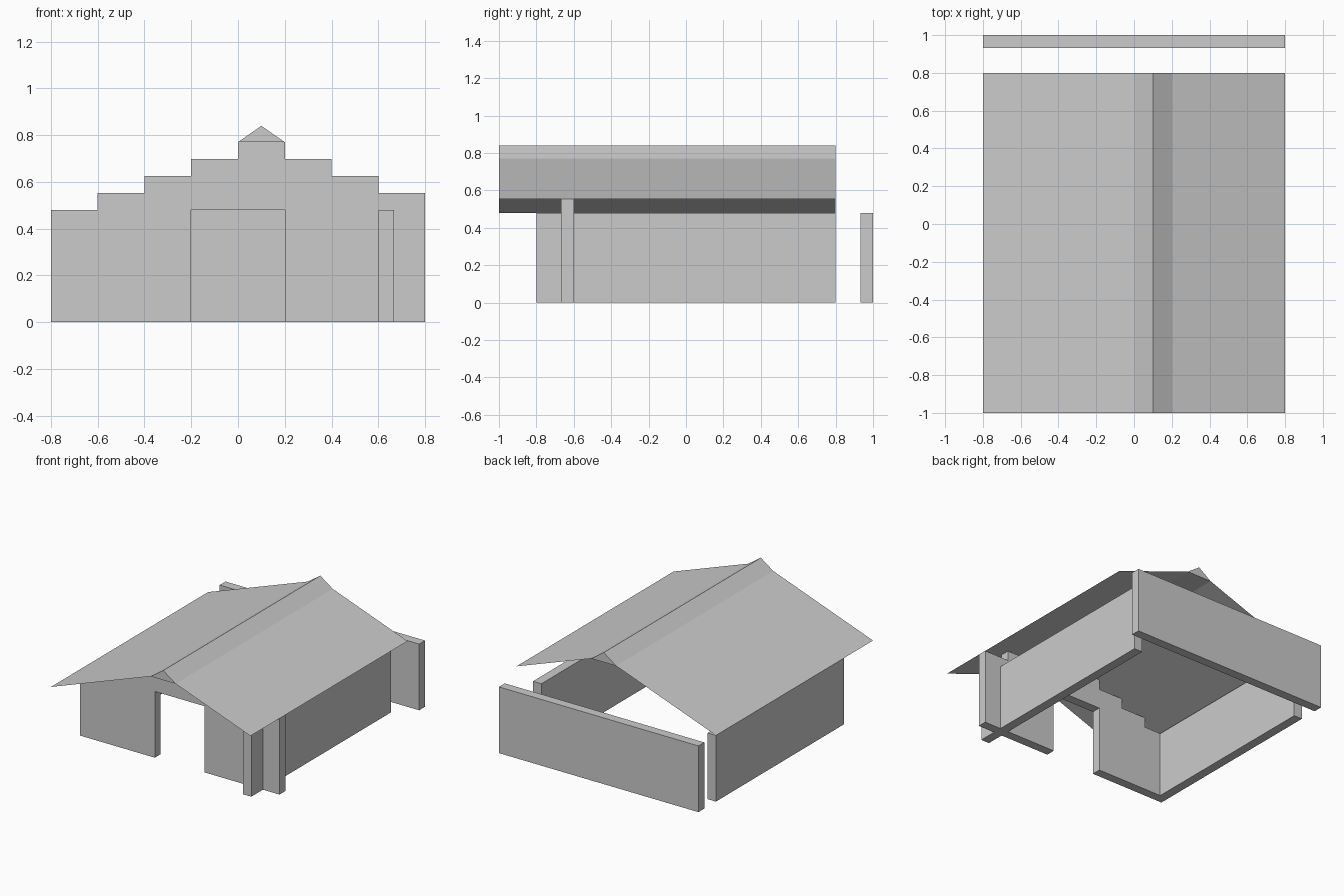
import bpy
import bmesh

cube = bpy.data.objects.get("Cube")
if cube:
    bpy.data.objects.remove(cube, do_unlink=True)

# Single plain colour
grey = bpy.data.materials.new("plain_grey")
grey.use_nodes = True
COLOUR = (0.6, 0.6, 0.6, 1)
grey.diffuse_color = COLOUR
grey.node_tree.nodes["Principled BSDF"].inputs["Base Color"].default_value = COLOUR

T = 0.067       # wall thickness
EAVE = 0.48     # low wall height
STEP = 0.0725   # rise of each gable step
FRONT, BACK = -1.0, 0.8   # roof ends


def finish(name, bm):
    mesh = bpy.data.meshes.new(name)
    bm.to_mesh(mesh)
    bm.free()
    mesh.materials.append(grey)
    obj = bpy.data.objects.new(name, mesh)
    bpy.context.collection.objects.link(obj)
    return obj


def extrude_profile(name, points, y0, y1):
    """Solid made by sweeping an (x, z) outline from y0 to y1."""
    bm = bmesh.new()
    face = bm.faces.new([bm.verts.new((x, y0, z)) for x, z in points])
    swept = bmesh.ops.extrude_face_region(bm, geom=[face])["geom"]
    verts = [v for v in swept if isinstance(v, bmesh.types.BMVert)]
    bmesh.ops.translate(bm, verts=verts, vec=(0, y1 - y0, 0))
    bmesh.ops.recalc_face_normals(bm, faces=bm.faces)
    return finish(name, bm)


def box(name, x0, x1, y0, y1, height):
    outline = [(x0, 0), (x1, 0), (x1, height), (x0, height)]
    return extrude_profile(name, outline, y0, y1)


def roof_sheet(name, low, high):
    """Thin slope between two (x, z) points, facing up."""
    bm = bmesh.new()
    corners = [(low, FRONT), (high, FRONT), (high, BACK), (low, BACK)]
    face = bm.faces.new([bm.verts.new((p[0], y, p[1])) for p, y in corners])
    face.normal_update()
    if face.normal.z < 0:
        face.normal_flip()
    return finish(name, bm)


# Stepped gable wall with a doorway
outline = [(0.2, 0), (0.8, 0)]
levels = [0, 1, 2, 3, 4, 3, 2, 1]
for i in reversed(range(len(levels))):
    z = EAVE + levels[i] * STEP
    x = -0.8 + 0.2 * i
    outline += [(x + 0.2, z), (x, z)]
outline += [(-0.8, 0), (-0.2, 0), (-0.2, EAVE), (0.2, EAVE)]
extrude_profile("front_wall", outline, -0.6 - T, -0.6)

# Low walls
box("right_wall", -0.8, -0.8 + T, -0.6, 0.8, EAVE)
box("left_wall", 0.6, 0.6 + T, -0.8, 0.8, EAVE)
box("back_wall", -0.8, 0.8, 1 - T, 1, EAVE)

# Roof slopes and ridge
top = EAVE + 4 * STEP
roof_sheet("right_roof_slope", (-0.8, EAVE), (0, top))
roof_sheet("left_roof_slope", (0.8, EAVE + STEP), (0.2, top))
extrude_profile("roof_ridge", [(0, top), (0.2, top), (0.1, top + 0.07)], FRONT, BACK)
